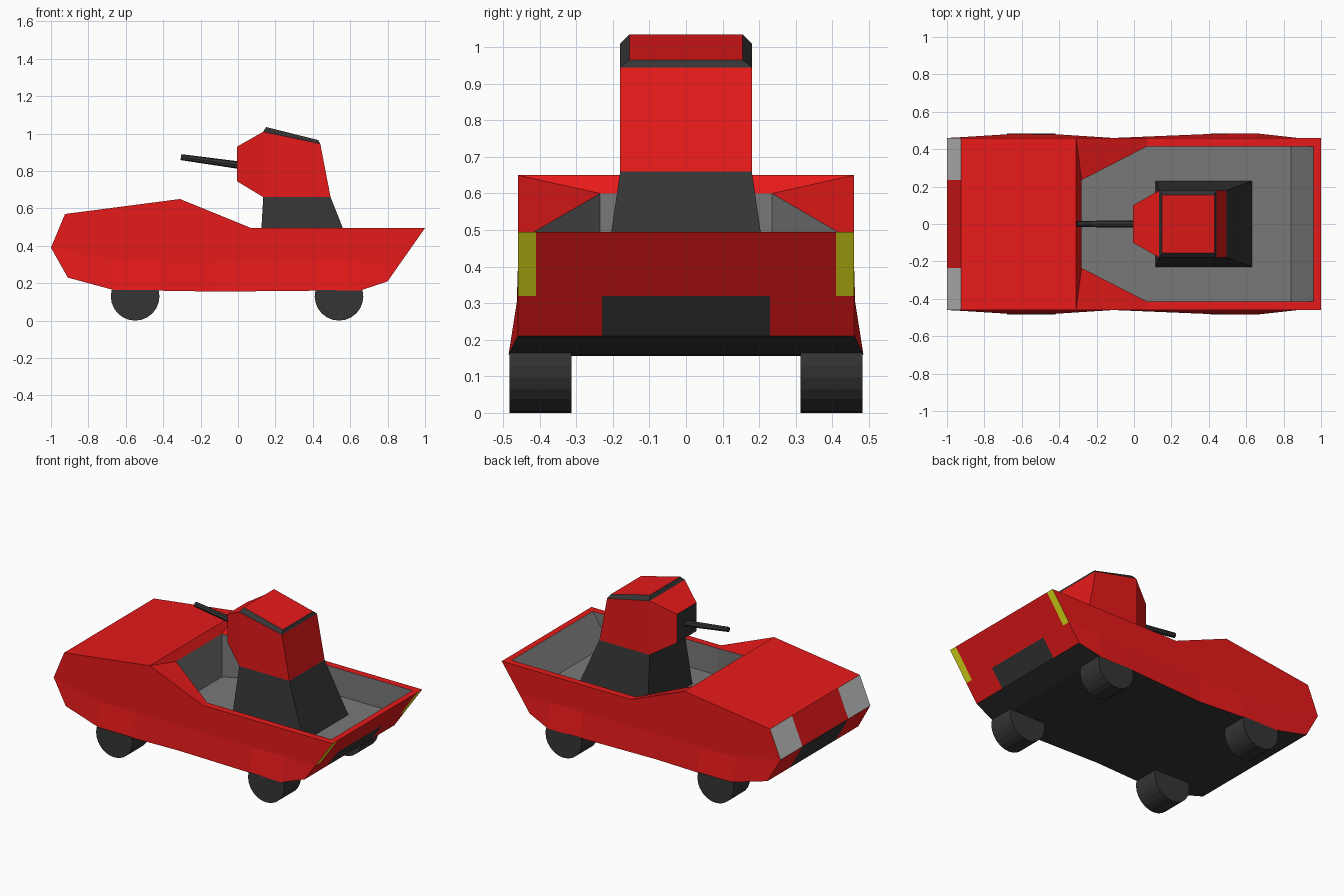
import bpy, bmesh
from math import cos, sin, radians
from mathutils import Vector

if "Cube" in bpy.data.objects:
    bpy.data.objects.remove(bpy.data.objects["Cube"])


def material(name, r, g, b):
    m = bpy.data.materials.new(name)
    m.diffuse_color = (r, g, b, 1)
    m.use_nodes = True
    m.node_tree.nodes["Principled BSDF"].inputs["Base Color"].default_value = m.diffuse_color
    return m


MATS = [material("red", 0.8, 0.01, 0.01), material("dark", 0.035, 0.035, 0.035),
        material("grey", 0.19, 0.19, 0.19), material("white", 0.75, 0.75, 0.75),
        material("yellow", 0.75, 0.75, 0.01)]
RED, DARK, GREY, WHITE, YELLOW = range(5)


def build(name, faces):
    """Make a flat-shaded object from (points, material index) faces."""
    bm = bmesh.new()
    for pts, mat in faces:
        f = bm.faces.new([bm.verts.new(p) for p in pts])
        f.material_index = mat
    bmesh.ops.remove_doubles(bm, verts=bm.verts, dist=0.0005)
    bmesh.ops.recalc_face_normals(bm, faces=bm.faces)
    me = bpy.data.meshes.new(name)
    bm.to_mesh(me)
    bm.free()
    for m in MATS:
        me.materials.append(m)
    ob = bpy.data.objects.new(name, me)
    bpy.context.collection.objects.link(ob)
    return ob


def loft(rings, mats):
    """Side faces between successive closed rings."""
    out = []
    for a, b, m in zip(rings, rings[1:], mats):
        n = len(a)
        out += [([a[i], a[(i + 1) % n], b[(i + 1) % n], b[i]], m) for i in range(n)]
    return out


def at(p, y):
    return (p[0], y, p[1])


def strip(p, q, ys, mats):
    """Panels across the width between profile points p and q."""
    return [([at(p, a), at(p, b), at(q, b), at(q, a)], m)
            for a, b, m in zip(ys, ys[1:], mats)]


# Hull stations: bottom, belt and top as (x, z, half width)
W = 0.46
bottom = [(-.91, .23, .465), (-.67, .165, .48), (-.42, .16, .48), (-.11, .155, W),
          (.42, .16, .482), (.65, .16, .485), (.8, .21, W)]
belt = [(-1, .39), (-.67, .32), (-.42, .32), (-.11, .32), (.42, .32), (.65, .32), (.877, .32)]
top = [(-.925, .57), (-.67, .603), (-.31, .65), (.07, .495), (.42, .495), (.8, .495), (1, .495)]
rim = [(-.28, .235, .60), (.07, .415, .495), (.96, .415, .495)]
floor = [(-.28, .235, .32), (.07, .415, .32), (.84, .415, .32)]


def side(p, s):
    return (p[0], p[1] * s, p[2])


faces = []
for s in (-1, 1):
    lo = [(x, s * y, z) for x, z, y in bottom]
    mid = [at(p, s * W) for p in belt]
    hi = [at(p, s * W) for p in top]
    for a, b in ((lo, mid), (mid, hi)):
        faces += [([a[i], a[i + 1], b[i + 1], b[i]], RED) for i in range(6)]
    r = [side(p, s) for p in rim]
    f = [side(p, s) for p in floor]
    # Cargo bed rim and side walls
    faces += [([hi[2], hi[3], r[1], r[0]], RED),
              ([hi[3], hi[4], hi[5], hi[6], r[2], r[1]], RED)]
    faces += [([r[i], r[i + 1], f[i + 1], f[i]], GREY) for i in range(2)]
# Underside and hood
for a, b in zip(bottom, bottom[1:]):
    faces.append(([(a[0], -a[2], a[1]), (a[0], a[2], a[1]),
                   (b[0], b[2], b[1]), (b[0], -b[2], b[1])], DARK))
for a, b in zip(top[:2], top[1:3]):
    faces += strip(a, b, (-W, W), [RED])
# Nose with headlights and lower grille
faces += strip(belt[0], top[0], (-W, -.235, .235, W), [WHITE, RED, WHITE])
nose_l, nose_r = (-.91, -.465, .23), (-.91, .465, .23)
faces += [([nose_l, (-.91, -.235, .23), (-1, -.235, .39), (-1, -W, .39)], RED),
          ([nose_r, (-.91, .235, .23), (-1, .235, .39), (-1, W, .39)], RED)]
faces += strip(bottom[0], belt[0], (-.235, .235), [DARK])
# Tail with lamps and plate
faces += strip(belt[-1], top[-1], (-W, -.41, .41, W), [YELLOW, RED, YELLOW])
faces += strip(bottom[-1], belt[-1], (-W, -.23, .23, W), [RED, DARK, RED])
# Cross edges and end walls of the bed, and its floor
both = lambda p: [side(p, -1), side(p, 1)]
faces += [(both(at(top[2], W)) + both(rim[0])[::-1], RED),
          (both(at(top[6], W)) + both(rim[2])[::-1], RED),
          (both(rim[0]) + both(floor[0])[::-1], GREY),
          (both(rim[2]) + both(floor[2])[::-1], GREY),
          ([side(p, -1) for p in floor] + [side(p, 1) for p in floor[::-1]], GREY)]
build("hull", faces)


def ring(x0, z0, x1, z1, y):
    return [(x0, -y, z0), (x1, -y, z1), (x1, y, z1), (x0, y, z0)]


# Turret pedestal, cabin and bevelled roof
rings = [ring(.115, .32, .63, .32, .23), ring(.135, .66, .495, .66, .18),
         ring(.135, 1.01, .44, .945, .18), ring(.15, 1.035, .43, .965, .155)]
build("turret", loft(rings, [DARK, RED, DARK]) + [(rings[-1], RED), (rings[0], DARK)])

# Turret nose with dark gun plate
back = [(.135, -.18, .66), (.135, .18, .66), (.135, .18, 1.01), (.135, -.18, 1.01)]
front = [(-.005, -.1, .745), (-.005, .1, .745), (-.005, .1, .93), (-.005, -.1, .93)]
build("turret_nose", loft([back, front], [RED]) + [(front, DARK)])

# Gun barrel
start, end = Vector((0, 0, .832)), Vector((-.305, 0, .874))
up = Vector((0, 1, 0)).cross(end - start).normalized()


def circle(c, r):
    return [c + up * r * cos(radians(45 * i)) + Vector((0, r * sin(radians(45 * i)), 0))
            for i in range(8)]


a, b = circle(start, .02), circle(end, .016)
build("gun_barrel", loft([a, b], [DARK]) + [(a, DARK), (b, DARK)])

# Wheels, cut off where they enter the hull
for xname, x in (("front", -.55), ("rear", .54)):
    for yname, s in (("left", 1), ("right", -1)):
        arc = [(x + .13 * cos(radians(t)), .13 + .13 * sin(radians(t)))
               for t in range(165, 376, 15)]
        inner = [at(p, s * .313) for p in arc]
        outer = [at(p, s * .483) for p in arc]
        build(f"{xname}_{yname}_wheel",
              loft([inner, outer], [DARK]) + [(inner, DARK), (outer, DARK)])
